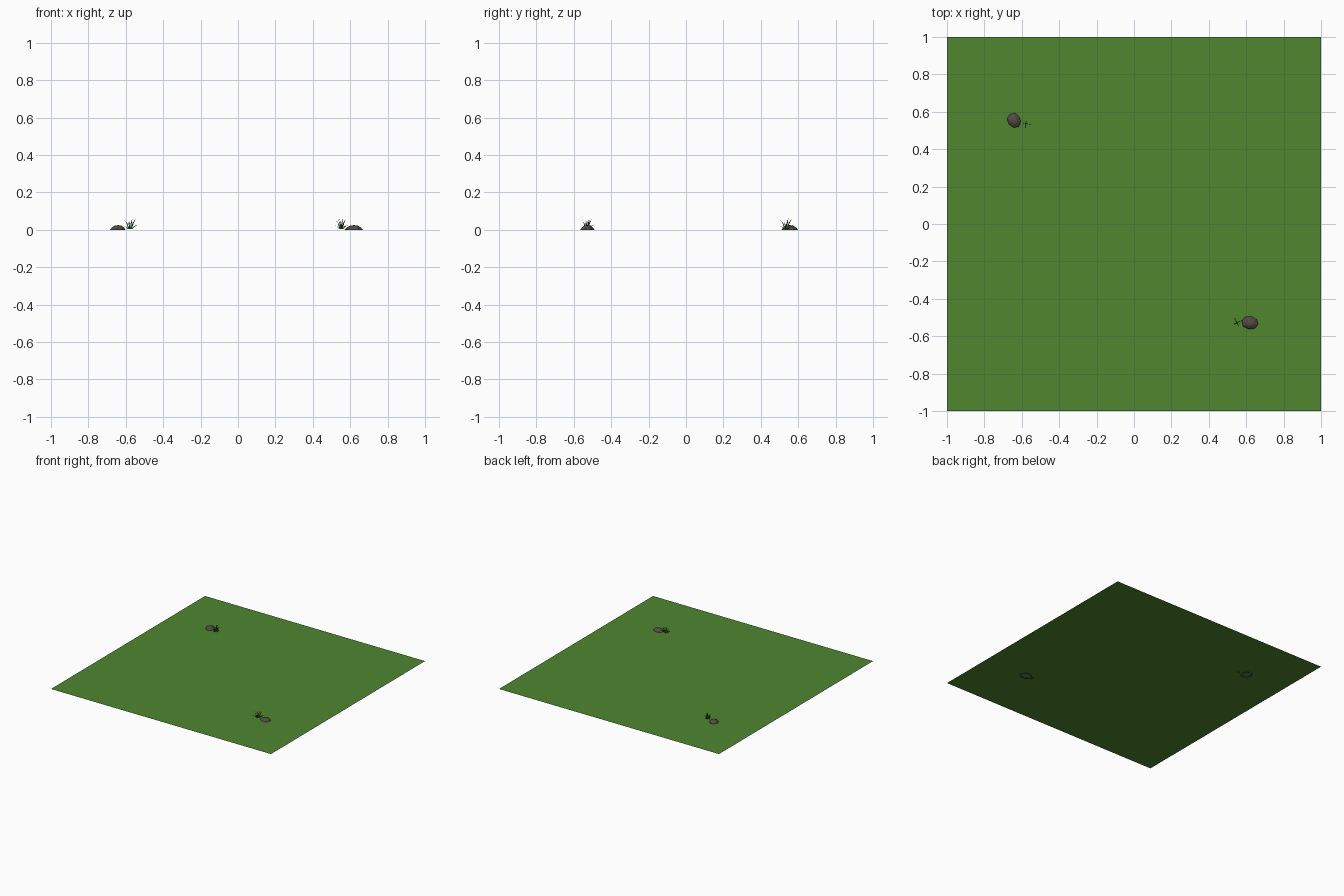
import bpy, math, random

if "Cube" in bpy.data.objects:
    bpy.data.objects.remove(bpy.data.objects["Cube"])

GROUND = 0.006

def mat(name, c):
    m = bpy.data.materials.new(name)
    m.diffuse_color = (*c, 1)
    m.use_nodes = True
    m.node_tree.nodes["Principled BSDF"].inputs["Base Color"].default_value = m.diffuse_color
    return m

grass = mat("grass_green", (0.08, 0.24, 0.03))
blade = mat("blade_green", (0.03, 0.09, 0.015))
stone = mat("stone_brown", (0.085, 0.07, 0.06))

def build(name, verts, faces, m, loc=(0, 0, 0), rot=0):
    me = bpy.data.meshes.new(name)
    me.from_pydata(verts, [], faces)
    me.materials.append(m)
    o = bpy.data.objects.new(name, me)
    o.location = loc
    o.rotation_euler.z = rot
    bpy.context.collection.objects.link(o)
    return o

# lawn sheet
build("lawn", [(-1, -1, GROUND), (1, -1, GROUND), (1, 1, GROUND), (-1, 1, GROUND)],
      [(0, 1, 2, 3)], grass)

# low faceted rock, open underneath
def rock(name, loc, rx, ry, rot, seed):
    rnd = random.Random(seed)
    n = 8
    verts, faces = [], []
    jitter = [rnd.uniform(0.92, 1.05) for _ in range(n)]
    for s, z in ((1.0, 0), (0.78, 0.012), (0.42, 0.022)):
        for i in range(n):
            a = math.tau * i / n
            verts.append((rx * s * jitter[i] * math.cos(a), ry * s * jitter[i] * math.sin(a), z))
    for r in range(2):
        for i in range(n):
            j = (i + 1) % n
            faces.append((r*n + i, r*n + j, (r+1)*n + j, (r+1)*n + i))
    verts.append((0, 0, 0.025))
    faces += [(2*n + i, 2*n + (i + 1) % n, 3*n) for i in range(n)]
    build(name, verts, faces, stone, loc, rot)

rock("rock_back_left", (-0.641, 0.554, 0), 0.047, 0.041, 2.2, 3)
rock("rock_front_right", (0.62, -0.529, 0), 0.050, 0.040, -0.2, 5)

# tuft: two crossed fans of curved blades, (tip offset, tip height)
BLADES = [(-0.043, 0.022), (-0.032, 0.052), (-0.010, 0.042),
          (0.012, 0.058), (0.030, 0.055), (0.042, 0.024)]

def tuft(name, loc, rot):
    verts, faces = [], []
    for k in range(2):
        c, s = math.cos(k * math.pi / 2), math.sin(k * math.pi / 2)
        for tx, tz in BLADES:
            b = tx * 0.2
            mx, mz = b + (tx - b) * 0.42, tz * 0.62
            w = 0.0032
            pts = [(b - w, 0), (b + w, 0), (mx + w * 0.8, mz - w * 0.4), (tx, tz),
                   (mx - w * 0.8, mz + w * 0.4)]
            if tx > 0:
                pts[2], pts[4] = (mx + w * 0.8, mz + w * -0.4), (mx - w * 0.8, mz + w * 0.4)
            i = len(verts)
            # slight sideways lean gives the fan some thickness from above
            verts += [(x * c - z * 0.07 * s, x * s + z * 0.07 * c, z) for x, z in pts]
            faces += [(i, i + 1, i + 2, i + 4), (i + 4, i + 2, i + 3)]
    build(name, verts, faces, blade, loc, rot)

tuft("tuft_back_left", (-0.577, 0.535, 0.003), -0.12)
tuft("tuft_front_right", (0.552, -0.529, 0.003), 0.45)
